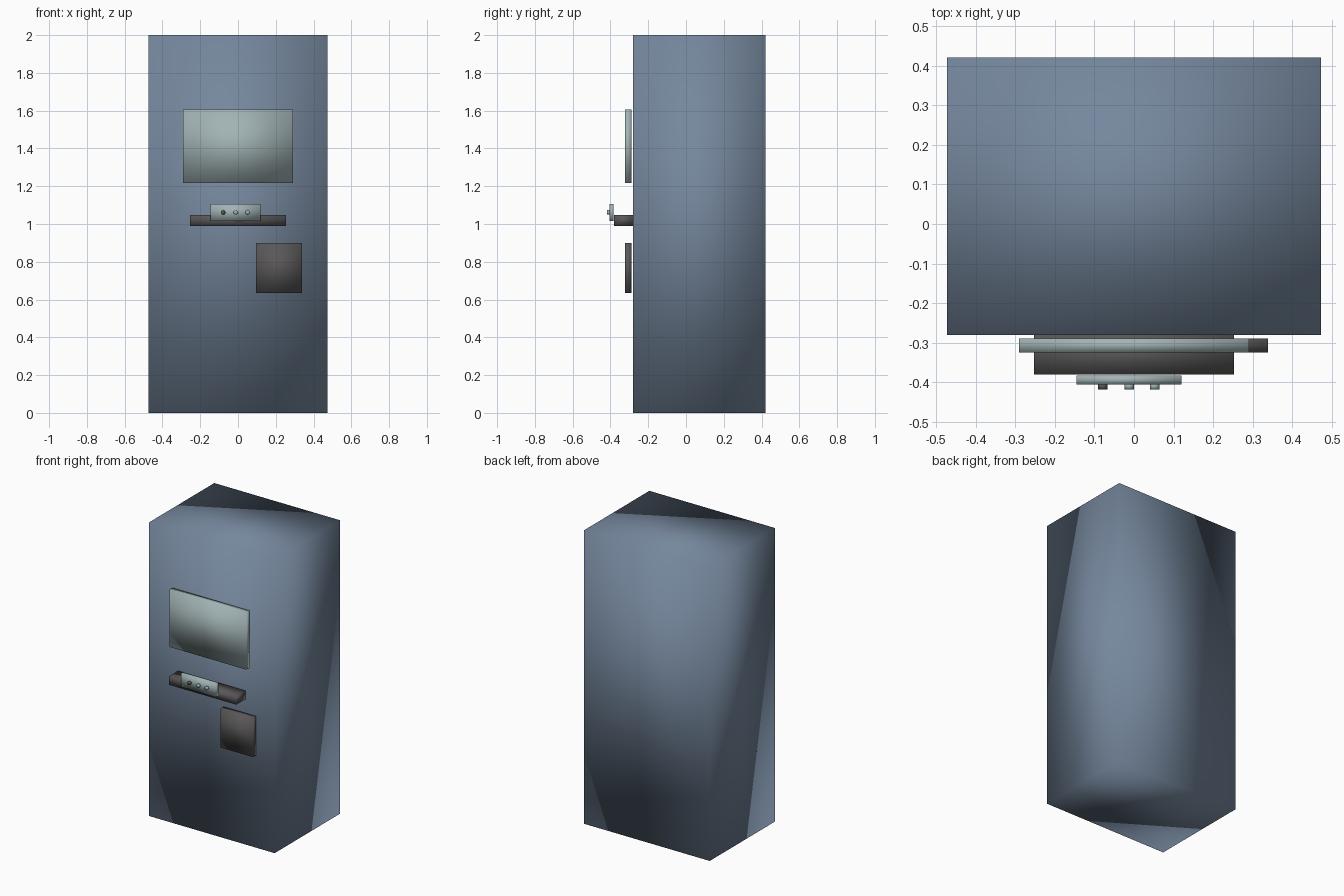
import bpy
import bmesh
from math import pi
from mathutils import Matrix

cube = bpy.data.objects.get("Cube")
if cube:
    bpy.data.objects.remove(cube, do_unlink=True)


def material(name, rgb):
    mat = bpy.data.materials.new(name)
    mat.use_nodes = True
    mat.diffuse_color = (*rgb, 1)
    mat.node_tree.nodes["Principled BSDF"].inputs["Base Color"].default_value = (*rgb, 1)
    return mat


slate = material("slate_blue", (0.18, 0.245, 0.34))
glass = material("pale_grey_green", (0.36, 0.45, 0.46))
dark = material("dark_grey", (0.10, 0.095, 0.095))


def finish(name, bm, mat):
    """Soft shading runs across every edge of each part."""
    mesh = bpy.data.meshes.new(name)
    bmesh.ops.recalc_face_normals(bm, faces=bm.faces)
    for face in bm.faces:
        face.smooth = True
    bm.to_mesh(mesh)
    bm.free()
    mesh.materials.append(mat)
    obj = bpy.data.objects.new(name, mesh)
    bpy.context.collection.objects.link(obj)
    return obj


def box(name, xs, ys, zs, mat):
    """Box spanning the given low and high limits on each axis."""
    bm = bmesh.new()
    spans = (xs, ys, zs)
    centre = [(a + b) / 2 for a, b in spans]
    size = [b - a for a, b in spans]
    place = Matrix.Translation(centre) @ Matrix.Diagonal((*size, 1))
    bmesh.ops.create_cube(bm, size=1, matrix=place)
    return finish(name, bm, mat)


def button(name, x, mat):
    """Short round stud facing forward."""
    bm = bmesh.new()
    place = Matrix.Translation((x, -0.41, 1.061)) @ Matrix.Rotation(pi / 2, 4, "X")
    bmesh.ops.create_cone(bm, cap_ends=True, segments=16, radius1=0.012,
                          radius2=0.012, depth=0.015, matrix=place)
    return finish(name, bm, mat)


# Cabinet and the panels on its front
box("cabinet", (-0.473, 0.473), (-0.281, 0.42), (0, 2), slate)
box("screen", (-0.29, 0.29), (-0.324, -0.289), (1.217, 1.606), glass)
box("side_panel", (0.096, 0.339), (-0.324, -0.289), (0.635, 0.9), dark)

# Control shelf with its button plate
box("shelf", (-0.253, 0.253), (-0.38, -0.28), (0.99, 1.048), dark)
box("button_plate", (-0.145, 0.12), (-0.405, -0.383), (1.015, 1.107), glass)

# Buttons
for side, x, mat in (("right", -0.079, dark), ("middle", -0.012, glass), ("left", 0.052, glass)):
    button(side + "_button", x, mat)
